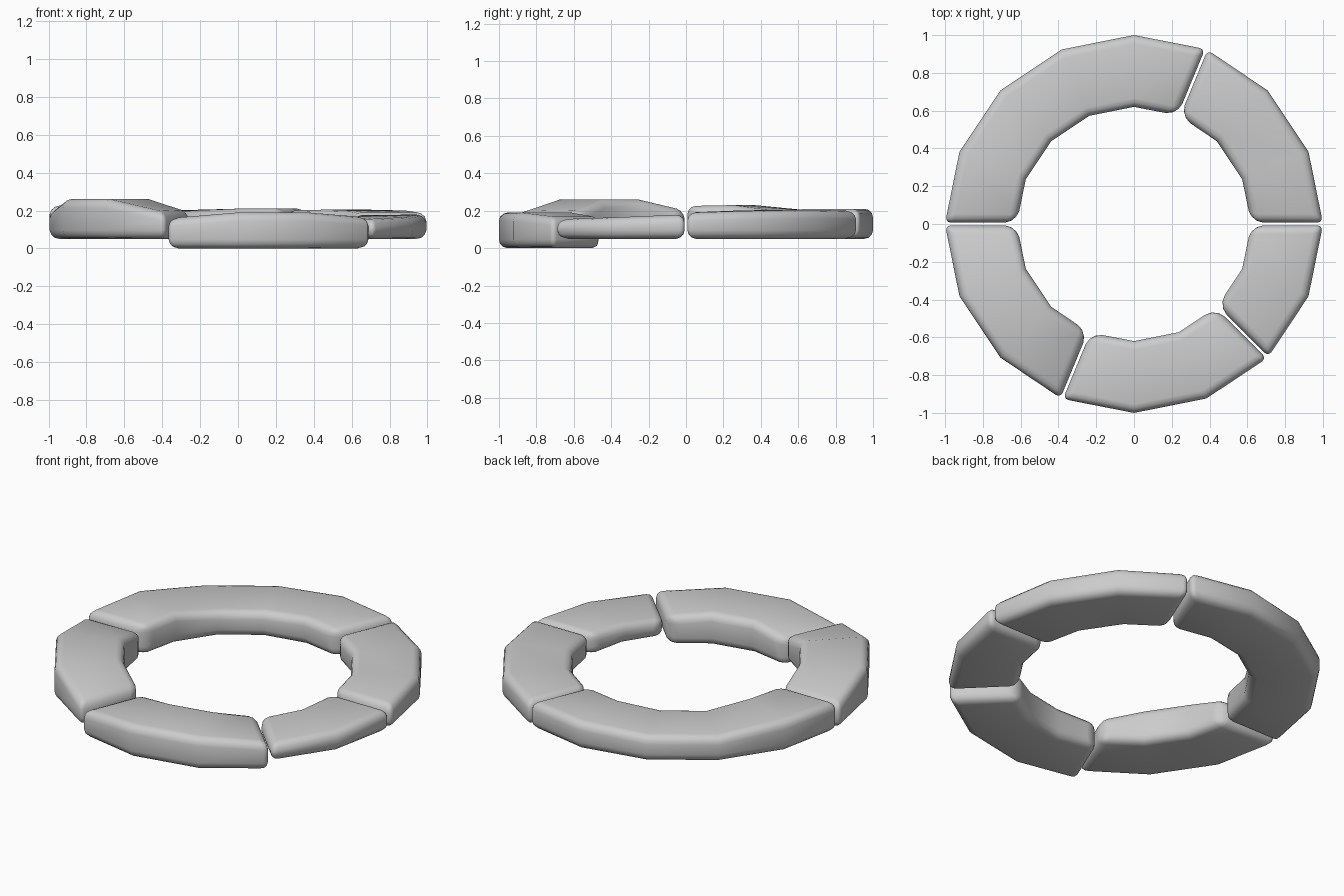
import bpy, bmesh
from math import cos, sin, pi

if "Cube" in bpy.data.objects:
    bpy.data.objects.remove(bpy.data.objects["Cube"])

STEP = pi / 8          # the ring has 16 sides
R_OUT, R_IN = 1.0, 0.62
GAP = 0.007            # clearance at each end of a stone


def add_stone(name, first, bottom, tops):
    """Curved block starting at ring step 'first'; one top height per step."""
    bm = bmesh.new()
    weight = bm.edges.layers.float.new("bevel_weight_edge")
    last = len(tops) - 1
    rings = []
    for i, top in enumerate(tops):
        a = (first + i) * STEP
        # slide the end sections inwards to leave an even gap
        s = GAP if i == 0 else -GAP if i == last else 0
        dx, dy = -sin(a) * s, cos(a) * s
        rings.append([bm.verts.new((r * cos(a) + dx, r * sin(a) + dy, z))
                      for r, z in ((R_OUT, bottom), (R_OUT, top),
                                   (R_IN, top), (R_IN, bottom))])
    for p, q in zip(rings, rings[1:]):
        for k in range(4):
            n = (k + 1) % 4
            bm.faces.new((p[k], q[k], q[n], p[n]))
    bm.faces.new(rings[0])
    bm.faces.new(rings[-1][::-1])
    bmesh.ops.recalc_face_normals(bm, faces=bm.faces)

    # round the long edges and ends; the inner end corners most
    for p, q in zip(rings, rings[1:]):
        for k in range(4):
            bm.edges.get((p[k], q[k]))[weight] = 0.7
    for ring in (rings[0], rings[-1]):
        for k, w in enumerate((0.45, 0.7, 1.0, 0.7)):
            bm.edges.get((ring[k], ring[(k + 1) % 4]))[weight] = w

    mesh = bpy.data.meshes.new(name)
    bm.to_mesh(mesh)
    bm.free()
    ob = bpy.data.objects.new(name, mesh)
    bpy.context.collection.objects.link(ob)
    bev = ob.modifiers.new("rounding", "BEVEL")
    bev.limit_method = "WEIGHT"
    bev.width = 0.065
    bev.segments = 3
    bpy.ops.object.select_all(action="DESELECT")
    bpy.context.view_layer.objects.active = ob
    ob.select_set(True)
    bpy.ops.object.modifier_apply(modifier=bev.name)
    bpy.ops.object.shade_smooth_by_angle(angle=pi / 4)


# Ring of five uneven stones
add_stone("stone_right_back", 0, 0.05, (0.19, 0.2, 0.205, 0.2))
add_stone("stone_back", 3, 0.05, (0.21, 0.21, 0.2, 0.2, 0.23, 0.225))
add_stone("stone_left_front", 8, 0.05, (0.2, 0.26, 0.26, 0.19))
add_stone("stone_front", 11, 0.0, (0.16, 0.19, 0.19, 0.165))
add_stone("stone_right_front", 14, 0.05, (0.155, 0.165, 0.18))
